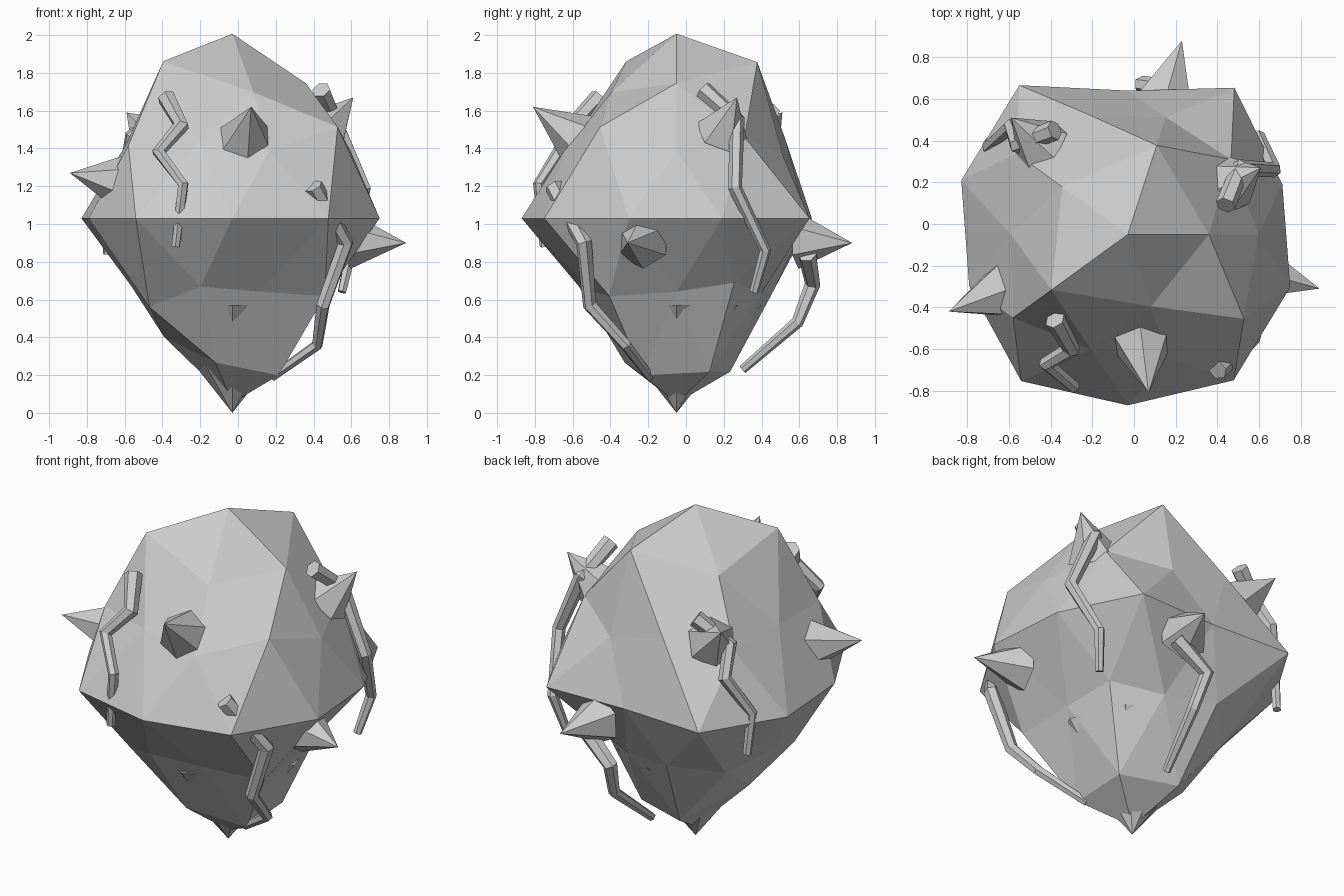
import bpy, bmesh, math
from mathutils import Vector

cube = bpy.data.objects.get("Cube")
if cube:
    bpy.data.objects.remove(cube)

stone = bpy.data.materials.new("plain_grey")
stone.use_nodes = True
GREY = (0.6, 0.6, 0.6, 1)
stone.diffuse_color = GREY
stone.node_tree.nodes["Principled BSDF"].inputs["Base Color"].default_value = GREY

CENTRE = Vector((-0.03, -0.05, 1.03))


def add_mesh(name, bm):
    """Turn a bmesh into a flat shaded grey object."""
    bmesh.ops.recalc_face_normals(bm, faces=bm.faces)
    mesh = bpy.data.meshes.new(name)
    bm.to_mesh(mesh)
    bm.free()
    mesh.materials.append(stone)
    obj = bpy.data.objects.new(name, mesh)
    bpy.context.collection.objects.link(obj)
    return obj


# Lumpy body: a coarse icosphere, each ring of vertices pushed in or out
# (values run anticlockwise from +x), with the lower half tapered to a point.
RINGS = {
    1.0: [0.86],
    0.85: [0.74, 0.855, 0.74, 0.86, 0.69],
    0.53: [0.72, 0.71, 0.66, 0.68, 0.81],
    0.45: [0.70, 0.66, 0.74, 0.76, 0.70],
    0.0: [0.78, 0.87, 0.69, 0.885, 0.84, 0.80, 0.87, 0.82, 0.865, 0.82],
    -0.45: [0.67, 0.72, 0.70, 0.71, 0.81],
    -0.53: [0.65, 0.66, 0.72, 0.785, 0.65],
    -0.85: [0.84, 0.84, 0.72, 0.79, 0.86],
    -1.0: [0.86],
}
bm = bmesh.new()
bmesh.ops.create_icosphere(bm, subdivisions=2, radius=1)
for height, factors in RINGS.items():
    ring = [v for v in bm.verts if abs(v.co.z - height) < 0.02]
    ring.sort(key=lambda v: (math.atan2(v.co.y, v.co.x) + 0.05) % math.tau)
    for v, f in zip(ring, factors):
        z = v.co.z * f / 0.88
        taper = 1 + 0.4 * min(z, 0)
        v.co = CENTRE + Vector((v.co.x * f * taper, v.co.y * f * taper, z))
# One corner low on the right side juts outward
jut = Vector((-0.39, -0.05, 0.4))
min(bm.verts, key=lambda v: (v.co - jut).length).co = jut
add_mesh("body", bm)


def spike(name, base, tip, radius, sides):
    """Pointed cone from a base centre to a tip."""
    base, tip = Vector(base), Vector(tip)
    axis = tip - base
    bm = bmesh.new()
    bmesh.ops.create_cone(bm, cap_ends=True, segments=sides, radius1=radius,
                          radius2=0, depth=axis.length)
    bmesh.ops.remove_doubles(bm, verts=bm.verts, dist=0.0001)
    obj = add_mesh(name, bm)
    obj.location = (base + tip) / 2
    obj.rotation_euler = axis.to_track_quat("Z", "Y").to_euler()


# Downward root cone that just breaks through the lower body
spike("root_cone", (-0.03, -0.05, 0.57), (-0.03, -0.05, 0), 0.45, 8)

# Spikes around the body
SPIKES = {
    "front": ((0.04, -0.57, 1.45), (0.07, -0.81, 1.62)),
    "right": ((-0.62, -0.32, 1.22), (-0.89, -0.42, 1.27)),
    "left": ((0.6, -0.23, 0.91), (0.89, -0.31, 0.9)),
    "back": ((0.15, 0.6, 0.91), (0.23, 0.88, 0.9)),
    "upper_left": ((0.45, 0.19, 1.48), (0.61, 0.27, 1.67)),
    "upper_right": ((-0.44, 0.37, 1.44), (-0.59, 0.51, 1.59)),
}
for side, (base, tip) in SPIKES.items():
    spike(side + "_spike", base, tip, 0.147, 6)


def tendril(name, points):
    """Six sided kinked tube that thins toward its end."""
    curve = bpy.data.curves.new(name, "CURVE")
    curve.dimensions = "3D"
    curve.bevel_depth = 0.05
    curve.bevel_resolution = 1
    curve.use_fill_caps = True
    line = curve.splines.new("POLY")
    line.points.add(len(points) - 1)
    for i, (p, co) in enumerate(zip(line.points, points)):
        p.co = (*co, 1)
        p.radius = 1 - 0.52 * i / (len(points) - 1)
    curve.materials.append(stone)
    obj = bpy.data.objects.new(name, curve)
    bpy.context.collection.objects.link(obj)
    bpy.ops.object.select_all(action="DESELECT")
    obj.select_set(True)
    bpy.context.view_layer.objects.active = obj
    bpy.ops.object.convert(target="MESH")
    bpy.ops.object.shade_flat()


# Tendrils dipping in and out of the surface
tendril("front_tendril", [(-0.38, -0.46, 1.67), (-0.3, -0.6, 1.52), (-0.42, -0.67, 1.38),
                          (-0.29, -0.78, 1.21), (-0.33, -0.75, 0.88)])
tendril("front_left_tendril", [(0.4, -0.7, 1.2), (0.57, -0.54, 0.9), (0.45, -0.51, 0.57),
                               (0.42, -0.32, 0.36), (0.18, -0.19, 0.19)])
tendril("left_tendril", [(0.44, 0.09, 1.71), (0.51, 0.27, 1.55), (0.67, 0.26, 1.19),
                         (0.6, 0.42, 0.86), (0.55, 0.36, 0.64)])
tendril("back_tendril", [(0.23, 0.64, 0.84), (0.04, 0.67, 0.68), (0.07, 0.59, 0.48),
                         (0.02, 0.3, 0.23)])
tendril("back_right_tendril", [(-0.38, 0.45, 1.6), (-0.56, 0.38, 1.46), (-0.59, 0.47, 1.3),
                               (-0.7, 0.37, 1.08), (-0.69, 0.4, 0.84)])
